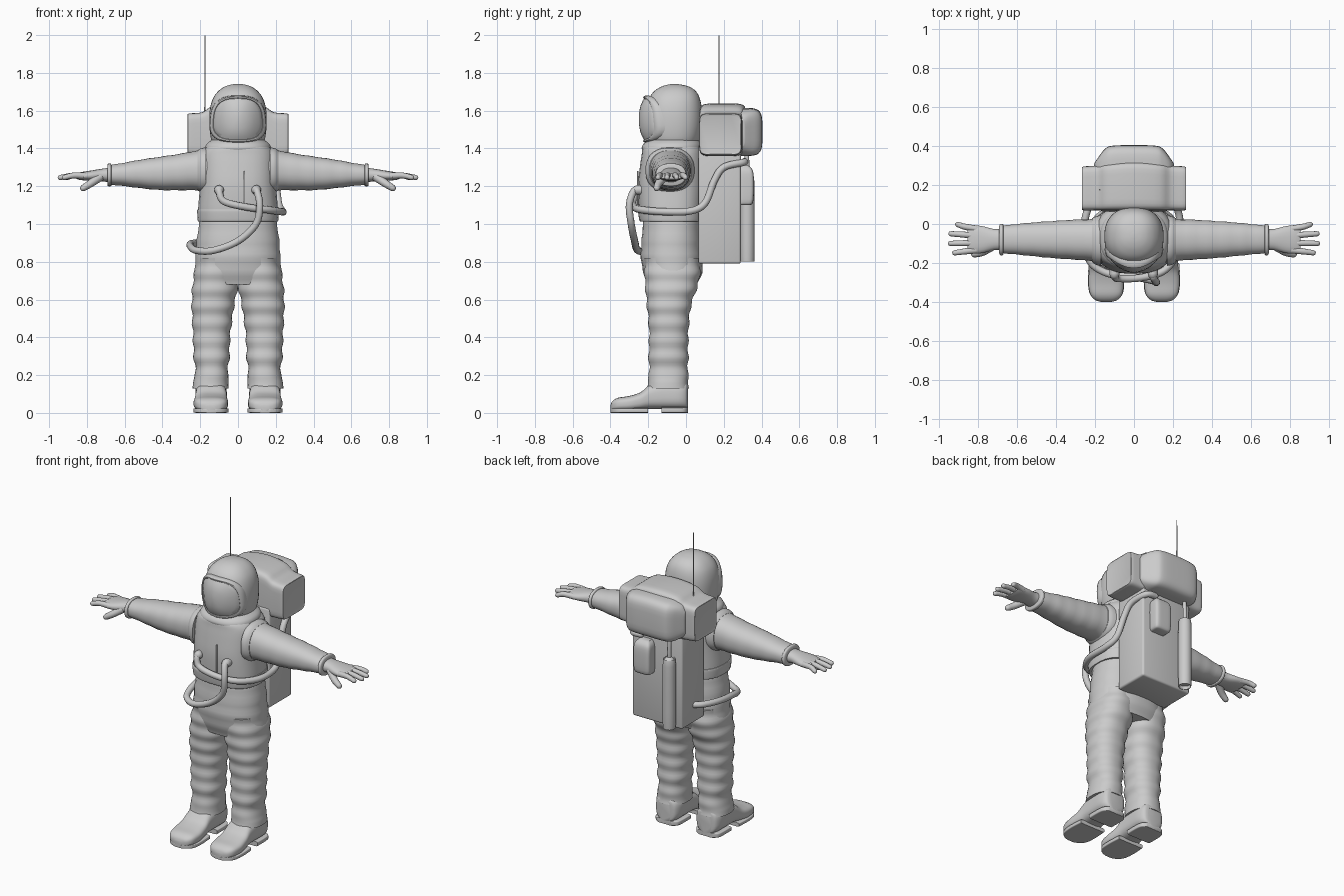
import bpy, bmesh, math
from mathutils import Vector

suit = bpy.data.materials.new("suit_grey")
suit.diffuse_color = (0.6, 0.6, 0.6, 1)


def finish(name, bm, mirror=False, angle=40):
    """Turn a bmesh into a named, smoothly shaded object."""
    bmesh.ops.recalc_face_normals(bm, faces=bm.faces)
    me = bpy.data.meshes.new(name)
    bm.to_mesh(me)
    bm.free()
    me.materials.append(suit)
    ob = bpy.data.objects.new(name, me)
    bpy.context.collection.objects.link(ob)
    if mirror:
        ob.modifiers.new("mirror", 'MIRROR').use_mirror_merge = False
    bpy.ops.object.select_all(action='DESELECT')
    bpy.context.view_layer.objects.active = ob
    ob.select_set(True)
    bpy.ops.object.shade_smooth_by_angle(angle=math.radians(angle))
    return ob


def spline(pts, steps):
    """Catmull-Rom interpolation through tuples of any length."""
    pts = [Vector(p) for p in pts]
    out = []
    for i in range(len(pts) - 1):
        a, b = pts[max(i - 1, 0)], pts[i]
        c, d = pts[i + 1], pts[min(i + 2, len(pts) - 1)]
        for k in range(steps):
            t = k / steps
            out.append(0.5 * (2 * b + (c - a) * t + (2 * a - 5 * b + 4 * c - d) * t * t
                              + (3 * b - a - 3 * c + d) * t ** 3))
    return out + [pts[-1]]


def loft(name, axis, rings, power=2.3, n=32, steps=4, mirror=False, wrinkle=0, angle=40):
    """Rings are (t, u0, u1, v0, v1): superellipse sections along an axis."""
    bm = bmesh.new()
    loops = []
    for t, u0, u1, v0, v1 in spline(rings, steps):
        w = wrinkle * math.sin(t * 70)
        loop = []
        for k in range(n):
            a = 2 * math.pi * (k + 0.5) / n
            c, s = math.cos(a), math.sin(a)
            u = (u0 + u1) / 2 + ((u1 - u0) / 2 + w) * math.copysign(abs(c) ** (2 / power), c)
            v = (v0 + v1) / 2 + ((v1 - v0) / 2 + w) * math.copysign(abs(s) ** (2 / power), s)
            co = {'x': (t, u, v), 'y': (u, t, v), 'z': (u, v, t)}[axis]
            loop.append(bm.verts.new(co))
        loops.append(loop)
    for p, q in zip(loops, loops[1:]):
        for k in range(n):
            bm.faces.new((p[k], p[(k + 1) % n], q[(k + 1) % n], q[k]))
    bm.faces.new(loops[0])
    bm.faces.new(loops[-1])
    return finish(name, bm, mirror, angle)


def tube(name, pts, radius, mirror=False, steps=8, n=12, taper=1.0):
    """Round tube with domed ends along a smooth path."""
    path = spline(pts, steps)
    bm = bmesh.new()
    loops = []
    last = len(path) - 1
    spots = [(0, -0.9, 0.35), (0, -0.6, 0.8)] + [(i, 0, 1) for i in range(last + 1)] \
        + [(last, 0.6, 0.8), (last, 0.9, 0.35)]
    for i, off, sc in spots:
        d = (path[min(i + 1, last)] - path[max(i - 1, 0)]).normalized()
        side = d.cross(Vector((0.13, 0.21, 0.97))).normalized()
        up = side.cross(d)
        r = radius * (1 + (taper - 1) * i / last)
        c = path[i] + d * off * r
        loops.append([bm.verts.new(c + r * sc * (side * math.cos(2 * math.pi * k / n)
                                                 + up * math.sin(2 * math.pi * k / n))) for k in range(n)])
    for p, q in zip(loops, loops[1:]):
        for k in range(n):
            bm.faces.new((p[k], p[(k + 1) % n], q[(k + 1) % n], q[k]))
    bm.faces.new(loops[0])
    bm.faces.new(loops[-1])
    return finish(name, bm, mirror, 60)


def box(name, x, y, z, bevel):
    """Bevelled box from three (low, high) ranges."""
    bm = bmesh.new()
    bmesh.ops.create_cube(bm, size=1)
    for v in bm.verts:
        v.co = [lo + (c + 0.5) * (hi - lo) for c, (lo, hi) in zip(v.co, (x, y, z))]
    bmesh.ops.bevel(bm, geom=list(bm.edges), offset=bevel, segments=3, profile=0.5, affect='EDGES')
    return finish(name, bm)


# Trousers: pelvis and legs
loft("pelvis", 'z', [(.68, -.225, .225, -.205, .06), (.74, -.232, .232, -.225, .085),
                     (.82, -.225, .225, -.24, .09), (.92, -.218, .218, -.235, .085),
                     (1.04, -.2, .2, -.225, .08)], wrinkle=.002)
loft("leg", 'z', [(.13, .05, .24, -.205, .015), (.16, .047, .242, -.205, .015), (.21, .055, .225, -.195, .01),
                  (.3, .045, .235, -.198, .012), (.4, .042, .238, -.195, .012), (.5, .03, .243, -.2, .018),
                  (.58, .018, .245, -.208, .03), (.66, .002, .242, -.215, .058),
                  (.74, .0, .232, -.22, .075), (.82, .01, .215, -.22, .07)],
     mirror=True, steps=6, wrinkle=.004)

# Jacket with raised waistband and collar
loft("jacket", 'z', [(1.02, -.208, .208, -.238, .085), (1.05, -.21, .21, -.243, .09),
                     (1.08, -.212, .212, -.25, .092), (1.2, -.203, .203, -.255, .1),
                     (1.3, -.202, .202, -.245, .1), (1.37, -.195, .195, -.235, .09),
                     (1.405, -.172, .172, -.23, .08), (1.425, -.15, .15, -.21, .07)], power=2.6)
loft("waistband", 'z', [(1.015, -.211, .211, -.243, .09), (1.02, -.214, .214, -.248, .094),
                        (1.07, -.217, .217, -.255, .097), (1.078, -.213, .213, -.25, .093)], power=2.6)
loft("collar", 'z', [(1.39, -.172, .172, -.232, .08), (1.405, -.175, .175, -.235, .085),
                     (1.425, -.166, .166, -.225, .08), (1.445, -.14, .14, -.2, .065)])
box("zip_strip", (.028, .034), (-.26, -.252), (1.1, 1.28), .002)

# Sleeves, shoulder rims and cuffs
loft("sleeve", 'x', [(.15, -.2, .03, 1.17, 1.4), (.22, -.19, .025, 1.178, 1.388), (.32, -.182, .022, 1.178, 1.37),
                     (.42, -.175, .015, 1.18, 1.355), (.52, -.165, .008, 1.19, 1.34),
                     (.6, -.157, 0, 1.2, 1.325), (.69, -.148, -.01, 1.21, 1.31)],
     mirror=True, wrinkle=.001)
loft("shoulder_rim", 'x', [(.17, -.215, .045, 1.165, 1.405), (.195, -.21, .04, 1.168, 1.402),
                           (.215, -.195, .03, 1.178, 1.39)], mirror=True)
loft("cuff", 'x', [(.67, -.15, -.01, 1.205, 1.31), (.673, -.16, 0, 1.2, 1.32),
                   (.687, -.16, 0, 1.2, 1.32), (.692, -.15, -.01, 1.205, 1.31)], mirror=True)

# Gloves: palm, four fingers and thumb
loft("palm", 'x', [(.67, -.135, -.025, 1.22, 1.3), (.72, -.135, -.025, 1.225, 1.293),
                   (.78, -.15, -.01, 1.228, 1.283), (.83, -.152, -.006, 1.232, 1.275),
                   (.855, -.145, -.012, 1.238, 1.268)], mirror=True, n=20)
for label, y0, x1, y1 in (("little", -.025, .905, -.002), ("ring", -.06, .94, -.05),
                          ("middle", -.097, .942, -.1), ("index", -.134, .92, -.148)):
    tube(label + "_finger", [(.81, y0, 1.255), (.87, (y0 + y1) / 2, 1.257), (x1, y1, 1.246)],
         .018, mirror=True, taper=.75)
tube("thumb", [(.73, -.115, 1.25), (.78, -.145, 1.215), (.82, -.155, 1.19)], .024, mirror=True, taper=.7)

# Boots: toe-to-ankle shell, front sole and heel
loft("boot", 'y', [(-.4, .12, .165, .012, .04), (-.39, .085, .2, .01, .062), (-.36, .06, .225, .01, .08),
                   (-.3, .052, .235, .01, .09), (-.24, .056, .23, .015, .11), (-.19, .06, .225, .02, .15),
                   (-.12, .06, .225, .02, .17), (-.04, .06, .225, .02, .17), (0, .075, .21, .02, .165),
                   (.01, .1, .185, .02, .15)], power=3, mirror=True)
loft("sole", 'y', [(-.4, .115, .17, 0, .02), (-.385, .08, .205, 0, .025), (-.35, .055, .23, 0, .025),
                   (-.28, .05, .237, 0, .025), (-.2, .055, .232, 0, .025)], power=8, mirror=True)
loft("heel", 'y', [(-.13, .057, .228, 0, .03), (-.05, .057, .228, 0, .03), (-.01, .065, .22, 0, .03),
                   (.01, .09, .195, 0, .03)], power=8, mirror=True)

# Helmet shell
loft("helmet", 'z', [(1.41, -.125, .125, -.18, .05), (1.45, -.143, .143, -.2, .072),
                     (1.52, -.152, .152, -.213, .085), (1.6, -.15, .15, -.213, .085),
                     (1.66, -.135, .135, -.198, .075), (1.7, -.108, .108, -.172, .055),
                     (1.725, -.075, .075, -.135, .022), (1.737, -.042, .042, -.1, -.02),
                     (1.741, -.01, .01, -.07, -.05)], n=40)


def visor(name, rows, n=40):
    """Curved shield; rows are (outline scale, y offset)."""
    bm = bmesh.new()
    loops = []
    for sc, off in rows:
        loop = []
        for k in range(n):
            a = 2 * math.pi * k / n
            c, s = math.cos(a), math.sin(a)
            z = .118 * sc * math.copysign(abs(s) ** .7, s)
            x = (.14 - .1 * z) * sc * math.copysign(abs(c) ** .7, c)
            y = -.25 + .085 * (x / .14) ** 2 + .025 * (z / .118) ** 2 + off
            loop.append(bm.verts.new((x, y, 1.555 + z)))
        loops.append(loop)
    for p, q in zip(loops, loops[1:]):
        for k in range(n):
            bm.faces.new((p[k], p[(k + 1) % n], q[(k + 1) % n], q[k]))
    bm.faces.new(loops[-1])
    return finish(name, bm)


visor("visor_frame", [(.98, .09), (1.06, .02), (1.05, .004), (1, -.002), (.94, .002), (.9, .012), (.85, .03)])
visor("visor_glass", [(.95, .03), (.92, .006), (.8, .003), (.6, 0), (.4, 0), (.2, 0), (.05, 0)])

# Backpack: main case, wide upper case and rear bulge
box("pack_case", (-.175, .175), (.065, .29), (.79, 1.42), .012)
loft("pack_top", 'x', [(-.265, .08, .285, 1.375, 1.575), (-.26, .07, .295, 1.365, 1.585),
                       (-.19, .07, .3, 1.36, 1.592), (-.13, .07, .31, 1.36, 1.625), (0, .07, .32, 1.36, 1.638),
                       (.13, .07, .31, 1.36, 1.625), (.19, .07, .3, 1.36, 1.592),
                       (.26, .07, .295, 1.365, 1.585), (.265, .08, .285, 1.375, 1.575)], power=7)
loft("pack_bulge", 'x', [(-.205, .24, .31, 1.41, 1.55), (-.185, .2, .34, 1.385, 1.58),
                         (-.15, .18, .385, 1.365, 1.6), (-.11, .18, .402, 1.36, 1.61), (0, .18, .405, 1.36, 1.615),
                         (.11, .18, .402, 1.36, 1.61), (.15, .18, .385, 1.365, 1.6),
                         (.185, .2, .34, 1.385, 1.58), (.205, .24, .31, 1.41, 1.55)], power=4.5)
loft("side_pouch", 'z', [(1.1, .03, .11, .28, .335), (1.115, .015, .125, .28, .355), (1.2, .012, .128, .28, .36),
                         (1.28, .015, .125, .28, .355), (1.31, .035, .105, .28, .33)], power=5)

# Gas tank with neck
loft("tank", 'z', [(.82, -.14, -.08, .295, .355), (.828, -.148, -.072, .287, .363),
                   (1.2, -.148, -.072, .287, .363), (1.235, -.138, -.082, .297, .353),
                   (1.25, -.122, -.098, .313, .337)], power=2)
tube("tank_neck", [(-.11, .325, 1.24), (-.11, .325, 1.3), (-.11, .32, 1.38)], .012)

# Aerial
tube("aerial", [(-.175, .175, 1.57), (-.175, .175, 1.8), (-.175, .175, 1.997)], .004, n=8, taper=.6)

# Hoses from chest to pack
tube("upper_hose", [(-.1, -.235, 1.18), (-.1, -.268, 1.175), (-.075, -.28, 1.12), (.04, -.275, 1.09),
                    (.16, -.235, 1.075), (.232, -.12, 1.065), (.235, .02, 1.068), (.215, .1, 1.11),
                    (.2, .15, 1.23), (.19, .2, 1.3), (.16, .3, 1.325), (.1, .31, 1.33)], .019)
tube("lower_hose", [(.095, -.235, 1.18), (.1, -.275, 1.175), (.115, -.3, 1.1), (.095, -.29, 1.0),
                    (.0, -.272, .91), (-.13, -.255, .86), (-.22, -.2, .86), (-.25, -.1, .88),
                    (-.25, .03, .895), (-.21, .13, .9), (-.16, .17, .9)], .019)
for x in (-.1, .097):
    tube("hose_socket", [(x, -.225, 1.18), (x, -.245, 1.18), (x, -.258, 1.18)], .026)
